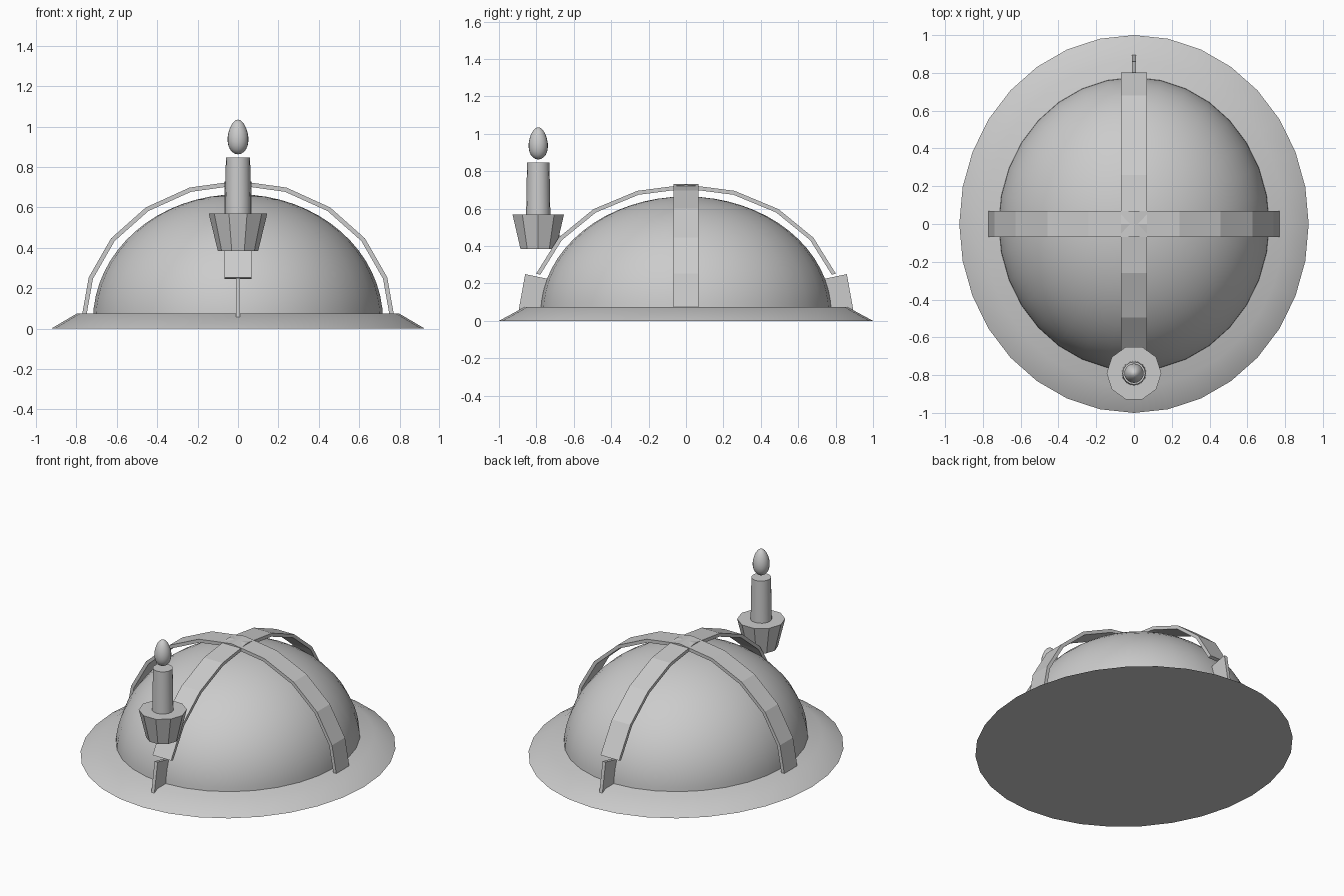
import bpy, bmesh
from math import sin, cos, pi, radians
from mathutils import Vector

cube = bpy.data.objects.get("Cube")
if cube:
    bpy.data.objects.remove(cube, do_unlink=True)

grey = bpy.data.materials.new("plain_grey")
grey.use_nodes = True
COLOUR = (0.6, 0.6, 0.6, 1)
grey.diffuse_color = COLOUR
grey.node_tree.nodes["Principled BSDF"].inputs["Base Color"].default_value = COLOUR


def finish(name, bm, smooth=0):
    """Turn a bmesh into an object, smooth below the given angle."""
    bmesh.ops.remove_doubles(bm, verts=bm.verts, dist=1e-5)
    bmesh.ops.recalc_face_normals(bm, faces=bm.faces)
    mesh = bpy.data.meshes.new(name)
    bm.to_mesh(mesh)
    bm.free()
    mesh.materials.append(grey)
    if smooth:
        mesh.shade_smooth()
        mesh.set_sharp_from_angle(angle=radians(smooth))
    obj = bpy.data.objects.new(name, mesh)
    bpy.context.collection.objects.link(obj)
    return obj


def lathe(name, profile, sides, y=0, sx=1, sy=1, smooth=0):
    """Revolve (radius, z) points about z; open ends are capped."""
    bm = bmesh.new()
    rings = []
    for r, z in profile:
        rings.append([bm.verts.new((sx * r * cos(2 * pi * i / sides),
                                    y + sy * r * sin(2 * pi * i / sides), z))
                      for i in range(sides)])
    for a, b in zip(rings, rings[1:]):
        for i in range(sides):
            j = (i + 1) % sides
            bm.faces.new((a[i], a[j], b[j], b[i]))
    for ring, point in ((rings[0], profile[0]), (rings[-1], profile[-1])):
        if point[0] > 0.001:
            bm.faces.new(ring)
    return finish(name, bm, smooth)


def slab(name, sections):
    """Skin a box strip through a list of four-corner sections."""
    bm = bmesh.new()
    rows = [[bm.verts.new(p) for p in s] for s in sections]
    for a, b in zip(rows, rows[1:]):
        for i in range(4):
            j = (i + 1) % 4
            bm.faces.new((a[i], a[j], b[j], b[i]))
    bm.faces.new(rows[0])
    bm.faces.new(rows[-1])
    return finish(name, bm)


# Oval brim and dome
lathe("brim", [(1, 0), (0.862, 0.075)], 32, sx=0.925, smooth=35)
dome_profile = [(cos(t * pi / 32), 0.04 + 0.625 * sin(t * pi / 32)) for t in range(16)]
lathe("dome", dome_profile + [(0, 0.665)], 32, sx=0.718, sy=0.778, smooth=40)


# Faceted straps arching over the dome
CENTRE, HALF, THICK = 0.04, 0.068, 0.022


def strap(name, radius, height, first, last, along_y):
    sections = []
    for k in range(first, last + 1):
        a = k * pi / 10
        pts = []
        for inset, w in ((0, -HALF), (0, HALF), (THICK, HALF), (THICK, -HALF)):
            u = (radius - inset) * cos(a)
            z = CENTRE + (height - inset) * sin(a)
            pts.append((w, u, z) if along_y else (u, w, z))
        sections.append(pts)
    return slab(name, sections)


strap("side_to_side_strap", 0.777, 0.692, 0, 10, False)
strap("front_to_back_strap", 0.842, 0.689, 1, 9, True)

# Thin upright fins at the front and back strap ends
FIN = [(0.74, 0.225), (0.86, 0.25), (0.895, 0.055), (0.775, 0.045)]
for name, s in (("front_fin", -1), ("back_fin", 1)):
    slab(name, [[(x, s * y, z) for y, z in FIN] for x in (-0.011, 0.011)])

# Candle holder, candle and flame
CY = -0.79
lathe("candle_cup", [(0.1, 0.385), (0.145, 0.57)], 10, y=CY)
lathe("candle", [(0.065, 0.56), (0.06, 0.848)], 16, y=CY, smooth=35)
flame = []
for i in range(13):
    t = pi * i / 12
    z = 0.949 - 0.086 * cos(t)
    flame.append((0.051 * sin(t) * (1 + 0.16 * cos(t)), z))
lathe("flame", flame, 20, y=CY, smooth=60)

# Short peg joining the cup to the front strap
start, end = Vector((0, -0.73, 0.42)), Vector((0, -0.672, 0.455))
bm = bmesh.new()
bmesh.ops.create_cone(bm, cap_ends=True, segments=10, radius1=0.022, radius2=0.022,
                      depth=(end - start).length)
peg = finish("holder_peg", bm, 40)
peg.location = (start + end) / 2
peg.rotation_euler = (end - start).to_track_quat('Z', 'Y').to_euler()
